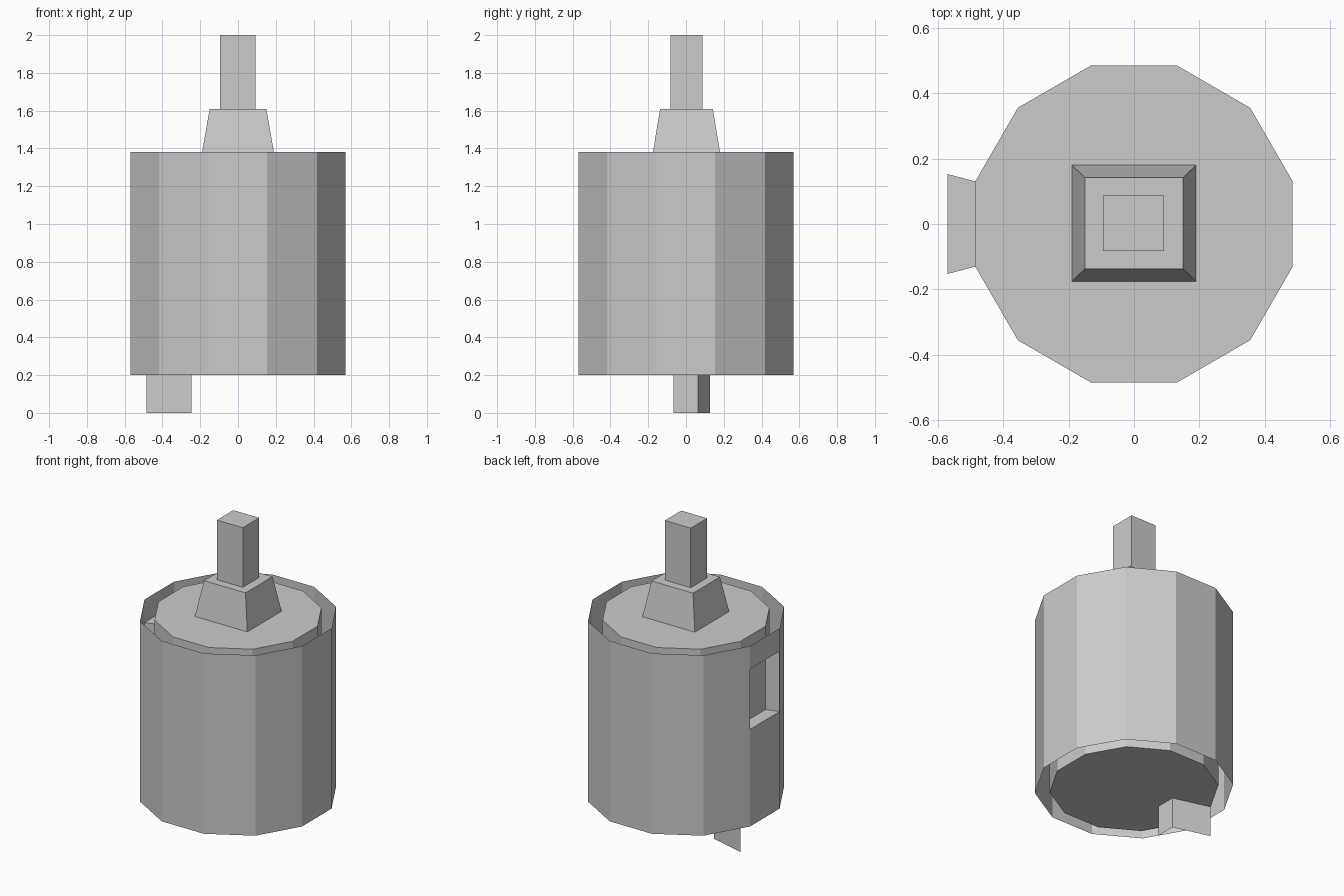
import bpy, bmesh, math

if "Cube" in bpy.data.objects:
    bpy.data.objects.remove(bpy.data.objects["Cube"])

Z0, Z1 = 0.2, 1.38            # barrel bottom and top
W0, W1 = 0.835, 1.23          # window sill and lintel
R_OUT = 0.57 / math.cos(math.radians(15))
R_IN = 0.485 / math.cos(math.radians(15))
SIDES, WINDOW = 12, 5         # side 5 faces -x


def make(name, bm):
    mesh = bpy.data.meshes.new(name)
    bm.to_mesh(mesh)
    bm.free()
    ob = bpy.data.objects.new(name, mesh)
    bpy.context.collection.objects.link(ob)
    return ob


def face(bm, pts):
    return bm.faces.new([bm.verts.new(p) for p in pts])


def corner(r, i, z):
    a = math.radians(15 + 30 * i)
    return (r * math.cos(a), r * math.sin(a), z)


def wall(bm, r, i, za, zb):
    face(bm, [corner(r, i, za), corner(r, i + 1, za),
              corner(r, i + 1, zb), corner(r, i, zb)])


def tapered_block(name, lower, upper, za, zb):
    # each rectangle is x0, x1, y0, y1
    bm = bmesh.new()
    rings = []
    for (x0, x1, y0, y1), z in ((lower, za), (upper, zb)):
        rings.append([bm.verts.new(p) for p in
                      ((x0, y0, z), (x1, y0, z), (x1, y1, z), (x0, y1, z))])
    a, b = rings
    bm.faces.new(a[::-1])
    bm.faces.new(b)
    for i in range(4):
        j = (i + 1) % 4
        bm.faces.new((a[i], a[j], b[j], b[i]))
    return make(name, bm)


# Open outer shell: thin sheet, one side cut by a window
bm = bmesh.new()
for i in range(SIDES):
    if i == WINDOW:
        wall(bm, R_OUT, i, Z0, W0)
        wall(bm, R_OUT, i, W1, Z1)
    else:
        wall(bm, R_OUT, i, Z0, Z1)
# Window reveal: four faces running in to the core
rim = [(WINDOW, W0), (WINDOW + 1, W0), (WINDOW + 1, W1), (WINDOW, W1)]
for k in range(4):
    (i, za), (j, zb) = rim[k], rim[(k + 1) % 4]
    face(bm, [corner(R_OUT, i, za), corner(R_OUT, j, zb),
              corner(R_IN, j, zb), corner(R_IN, i, za)])
bmesh.ops.remove_doubles(bm, verts=bm.verts, dist=1e-4)
make("outer_shell", bm)

# Capped inner core
bm = bmesh.new()
for i in range(SIDES):
    wall(bm, R_IN, i, Z0, Z1)
face(bm, [corner(R_IN, i, Z1) for i in range(SIDES)])
face(bm, [corner(R_IN, i, Z0) for i in reversed(range(SIDES))])
bmesh.ops.remove_doubles(bm, verts=bm.verts, dist=1e-4)
make("inner_core", bm)

# Collar and stem on top
tapered_block("collar", (-0.19, 0.19, -0.175, 0.18),
              (-0.15, 0.15, -0.137, 0.142), Z1, 1.61)
stem = (-0.095, 0.092, -0.082, 0.087)
tapered_block("stem", stem, stem, 1.61, 2.0)

# Bent thin tab under the core
bm = bmesh.new()
path = [(-0.245, -0.065), (-0.245, 0.063), (-0.485, 0.128)]
for (xa, ya), (xb, yb) in zip(path, path[1:]):
    face(bm, [(xa, ya, 0), (xb, yb, 0), (xb, yb, Z0), (xa, ya, Z0)])
bmesh.ops.remove_doubles(bm, verts=bm.verts, dist=1e-4)
make("bottom_tab", bm)
